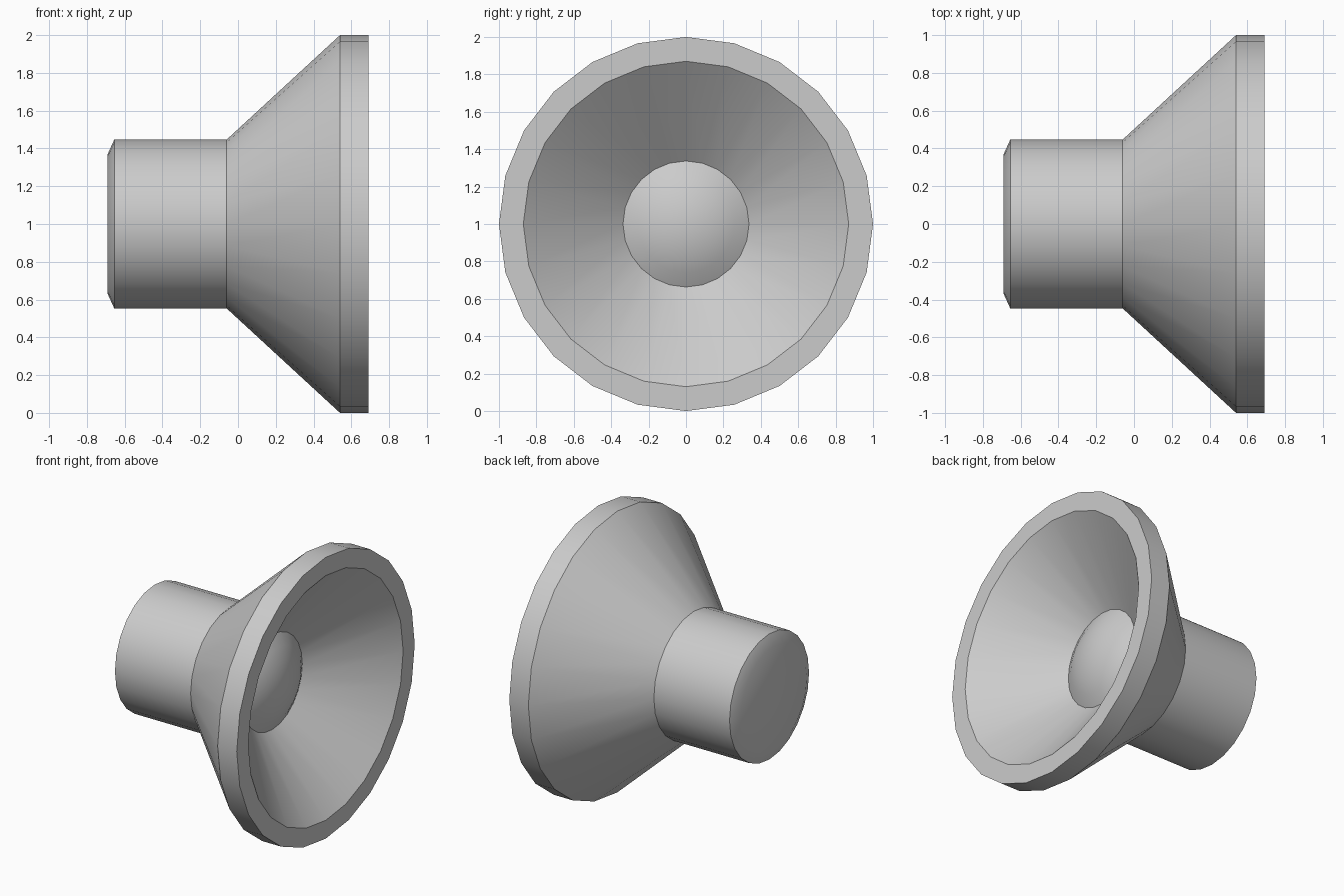
import bpy, bmesh, math

if "Cube" in bpy.data.objects:
    bpy.data.objects.remove(bpy.data.objects["Cube"])

SIDES = 24


def lathe(name, profile, smooth_angle=32):
    """Revolve (x, radius) points about the x axis at z = 1."""
    bm = bmesh.new()
    rings = []
    for x, r in profile:
        if r == 0:
            rings.append([bm.verts.new((x, 0, 1))] * SIDES)
        else:
            rings.append([bm.verts.new((x, r * math.sin(a), 1 + r * math.cos(a)))
                          for a in (2 * math.pi * i / SIDES for i in range(SIDES))])
    for a, b in zip(rings, rings[1:]):
        for i in range(SIDES):
            j = (i + 1) % SIDES
            corners = list(dict.fromkeys((a[i], b[i], b[j], a[j])))
            bm.faces.new(corners)
    # The profile runs from the back to the front, so this winding faces outward
    bmesh.ops.recalc_face_normals(bm, faces=bm.faces)
    bm.normal_update()
    first = bm.faces[:][0]
    if name == "dome" and first.normal.x < 0:
        bmesh.ops.reverse_faces(bm, faces=bm.faces)
    if name == "horn_body" and first.normal.x > 0:
        bmesh.ops.reverse_faces(bm, faces=bm.faces)
    mesh = bpy.data.meshes.new(name)
    bm.to_mesh(mesh)
    bm.free()
    obj = bpy.data.objects.new(name, mesh)
    bpy.context.collection.objects.link(obj)
    bpy.ops.object.select_all(action='DESELECT')
    obj.select_set(True)
    bpy.context.view_layer.objects.active = obj
    bpy.ops.object.shade_smooth_by_angle(angle=math.radians(smooth_angle))
    return obj


# Magnet cylinder, flared basket, front rim and inner cone
SEAM_X, SEAM_R = 0.27, 0.337
lathe("horn_body", [
    (-0.69, 0), (-0.69, 0.37), (-0.655, 0.447), (-0.06, 0.447),
    (0.54, 1.0), (0.69, 1.0), (0.69, 0.87), (SEAM_X, SEAM_R),
])

# Convex dust cap, a shallow part of a sphere
EDGE = math.radians(34)
R = SEAM_R / math.sin(EDGE)
lathe("dome", [
    (SEAM_X + R * (math.cos(EDGE * t) - math.cos(EDGE)), R * math.sin(EDGE * t) if t else 0)
    for t in (1, 0.75, 0.5, 0.25, 0)
])
